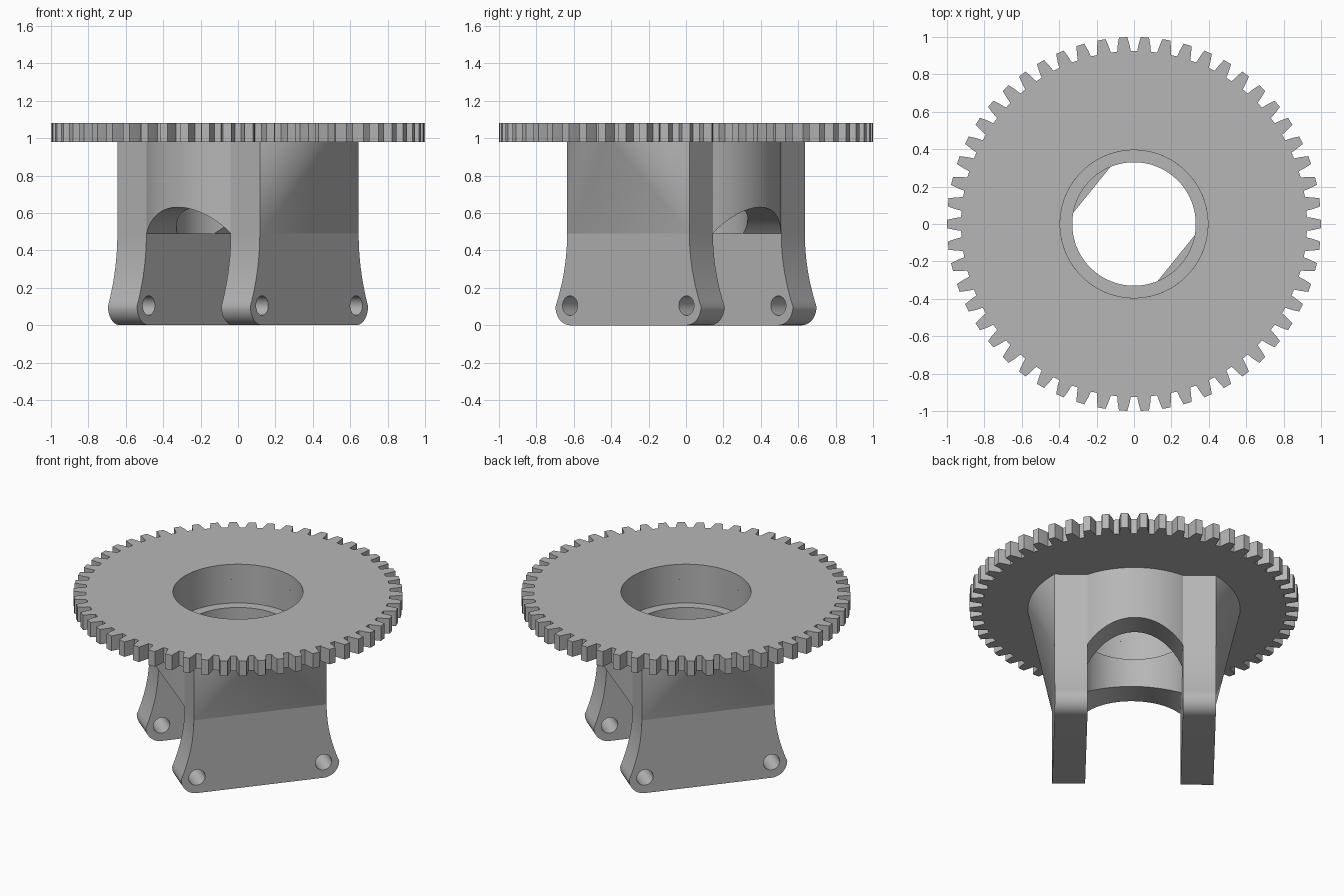
import bpy, bmesh
from math import sin, cos, pi, atan2, hypot, radians
from mathutils import Matrix

if "Cube" in bpy.data.objects:
    bpy.data.objects.remove(bpy.data.objects["Cube"])

TURN = radians(51)                    # bracket direction seen from above
END, INNER, OUTER = 0.42, 0.29, 0.49  # bracket half length, leg faces
SHOULDER, DECK, TOP = 0.49, 0.98, 1.08
BORE, LIP = 0.395, 0.33

grey = bpy.data.materials.new("plain grey")
grey.use_nodes = True
grey.diffuse_color = (0.47, 0.47, 0.47, 1)
grey.node_tree.nodes["Principled BSDF"].inputs["Base Color"].default_value = grey.diffuse_color


def loft(name, low, high):
    """Closed solid between two rings with equal point counts."""
    bm = bmesh.new()
    a = [bm.verts.new(p) for p in low]
    b = [bm.verts.new(p) for p in high]
    n = len(a)
    bm.faces.new(a[::-1])
    bm.faces.new(b)
    for i in range(n):
        j = (i + 1) % n
        bm.faces.new((a[i], a[j], b[j], b[i]))
    bmesh.ops.remove_doubles(bm, verts=bm.verts, dist=1e-5)
    bmesh.ops.recalc_face_normals(bm, faces=bm.faces)
    mesh = bpy.data.meshes.new(name)
    bm.to_mesh(mesh)
    bm.free()
    mesh.materials.append(grey)
    obj = bpy.data.objects.new(name, mesh)
    bpy.context.collection.objects.link(obj)
    return obj


def cylinder(radius, start, end, matrix=Matrix(), sides=96):
    ring = [(radius * cos(2 * pi * i / sides), radius * sin(2 * pi * i / sides)) for i in range(sides)]
    obj = loft("cutter", [(x, y, start) for x, y in ring], [(x, y, end) for x, y in ring])
    obj.data.transform(matrix)
    obj.hide_render = True
    return obj


def cut(obj, cutters):
    bpy.context.view_layer.objects.active = obj
    for c in cutters:
        mod = obj.modifiers.new("cut", 'BOOLEAN')
        mod.operation, mod.solver, mod.object = 'DIFFERENCE', 'EXACT', c
        bpy.ops.object.modifier_apply(modifier=mod.name)
        bpy.data.objects.remove(c)


def smooth(obj, angle=28):
    bpy.ops.object.select_all(action='DESELECT')
    obj.select_set(True)
    bpy.context.view_layer.objects.active = obj
    bpy.ops.object.shade_smooth_by_angle(angle=radians(angle))


# Toothed ring
TEETH = 54
pitch = 2 * pi / TEETH
tooth = [(0.925, -0.34), (0.96, -0.28), (1.0, -0.19), (1.0, 0.19), (0.96, 0.28), (0.925, 0.34)]
outline = [(r * cos((k + f) * pitch), r * sin((k + f) * pitch)) for k in range(TEETH) for r, f in tooth]
gear = loft("gear_ring", [(x, y, DECK) for x, y in outline], [(x, y, TOP) for x, y in outline])
cut(gear, [cylinder(BORE, DECK - 0.2, TOP + 0.2)])
smooth(gear)

# Hub: straight shoulders below flare into a round top
flare = hypot(END, OUTER)
barrel = hypot(END, INNER)
span, bow = atan2(END, OUTER), atan2(INNER, END)
low, high = [], []
for s in (1, -1):
    for side in (1, -1):              # each corner fans out to half the round
        for i in range(17):
            f = span * (1 - i / 16 if side > 0 else -i / 16)
            low.append((s * side * END, s * OUTER, SHOULDER))
            high.append((s * flare * sin(f), s * flare * cos(f), DECK))
    for i in range(25):               # round barrel between the legs
        f = bow * (1 - i / 12)
        p = (-s * barrel * cos(f), s * barrel * sin(f))
        low.append((*p, SHOULDER))
        high.append((*p, DECK))
hub = loft("hub", low, high)
drop = SHOULDER - 0.26
arch = Matrix.Translation((0, 0, 0.26)) @ Matrix.Rotation(pi / 2, 4, 'Y')
cut(hub, [cylinder(hypot(INNER, drop) + 0.0005, -1, 1, arch),
          cylinder(LIP, SHOULDER - 0.2, DECK + 0.2),
          cylinder(BORE, 0.82, DECK + 0.3)])
hub.rotation_euler.z = TURN
smooth(hub)

# Legs: waisted plates with rounded feet and two pin holes each
half = [(0.4 + 0.1 * sin(a), 0.1 - 0.1 * cos(a)) for a in [i * pi / 20 for i in range(11)]]
for i in range(1, 13):
    t = i / 12
    half.append((END + 0.08 * (1 - t) ** 2, 0.1 + (SHOULDER - 0.1) * t))
profile = half + [(-x, z) for x, z in reversed(half)]
for name, side in (("front_leg", -1), ("back_leg", 1)):
    leg = loft(name, [(x, side * INNER, z) for x, z in profile],
               [(x, side * OUTER, z) for x, z in profile])
    pins = [Matrix.Translation((x, 0, 0.105)) @ Matrix.Rotation(-side * pi / 2, 4, 'X') for x in (-0.4, 0.4)]
    cut(leg, [cylinder(0.052, 0.2, 0.6, m, 40) for m in pins])
    leg.rotation_euler.z = TURN
    smooth(leg)
